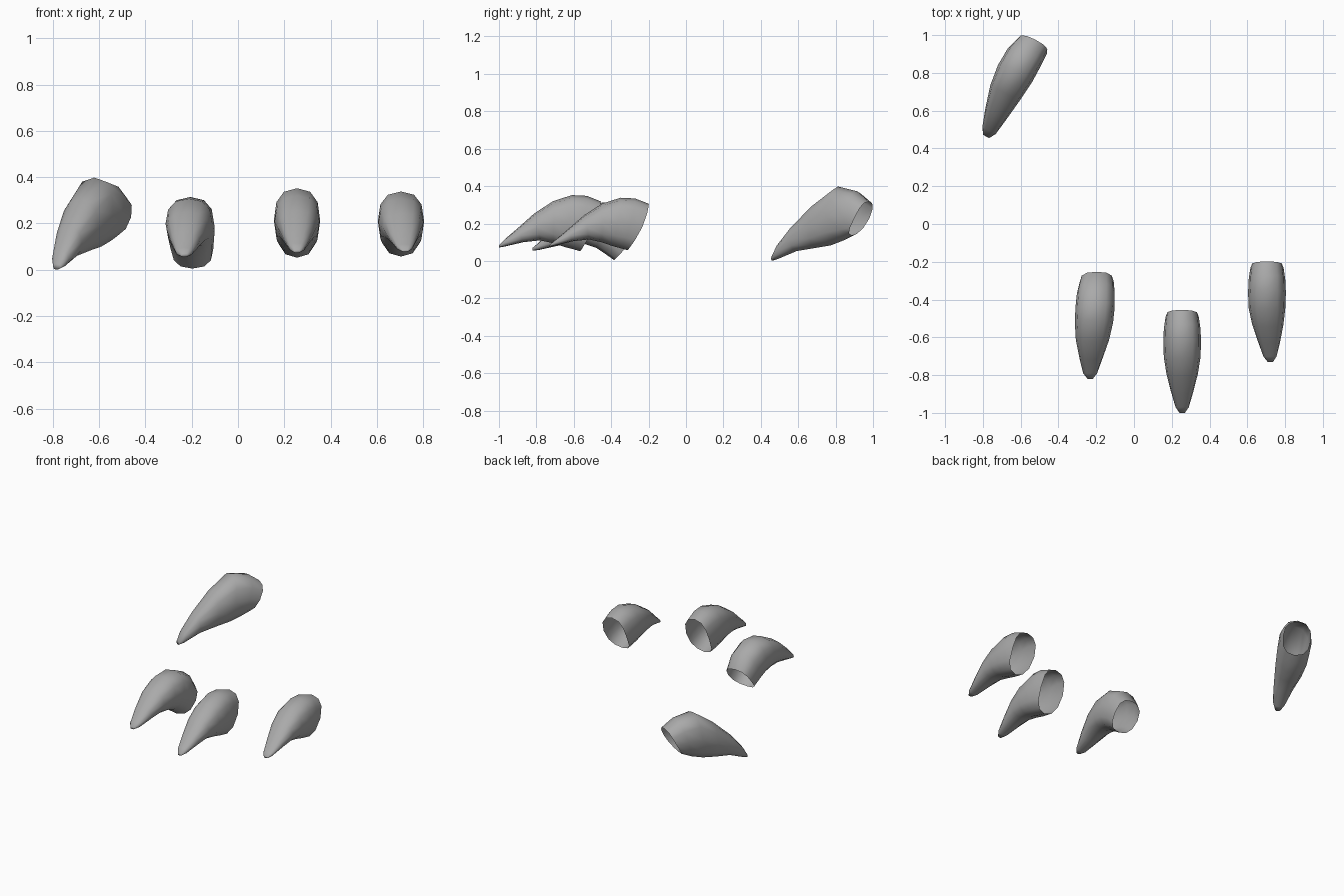
import bpy, math

SIDES = 12
grey = bpy.data.materials.new("claw_grey")
grey.diffuse_color = (0.40, 0.40, 0.40, 1)


def soft(x):
    """Squarer than a circle, for the boxy oval cross-section."""
    return math.copysign(abs(x) ** 0.82, x) if abs(x) > 1e-6 else 0.0


def claw(name, tip, heading, rings, bow):
    """Loft a hollow curved claw from tip to open base.
    ring = (u_top, z_top, u_bottom, z_bottom, half_width, side_shift); u runs from tip to base."""
    a = math.radians(heading)
    along = (math.sin(a), math.cos(a))
    side = (math.cos(a), -math.sin(a))
    verts, faces = [], []
    for i, (ut, zt, ub, zb, w, shift) in enumerate(rings):
        bulge = bow * (i / (len(rings) - 1)) ** 3
        for k in range(SIDES):
            t = 2 * math.pi * k / SIDES
            c, s = soft(math.cos(t)), soft(math.sin(t))
            u = (ut + ub) / 2 + (ut - ub) / 2 * c + bulge * (1 - c * c)
            z = (zt + zb) / 2 + (zt - zb) / 2 * c
            v = shift + w * s
            verts.append((tip[0] + along[0] * u + side[0] * v,
                          tip[1] + along[1] * u + side[1] * v, z))
    for i in range(len(rings) - 1):
        for k in range(SIDES):
            n = (k + 1) % SIDES
            p, q = i * SIDES, (i + 1) * SIDES
            faces.append((p + k, p + n, q + n, q + k))
    faces.append(tuple(reversed(range(SIDES))))  # blunt tip; base stays open
    me = bpy.data.meshes.new(name)
    me.from_pydata(verts, [], faces)
    me.polygons.foreach_set("use_smooth", [True] * len(me.polygons))
    me.materials.append(grey)
    ob = bpy.data.objects.new(name, me)
    bpy.context.collection.objects.link(ob)
    return ob


# Shared profile of the two plain front claws
front = [
    (0.00, 0.085, 0.00, 0.072, 0.014, 0.00),
    (0.03, 0.115, 0.03, 0.077, 0.035, 0.00),
    (0.10, 0.175, 0.13, 0.100, 0.060, 0.00),
    (0.19, 0.255, 0.22, 0.110, 0.083, 0.00),
    (0.29, 0.320, 0.29, 0.095, 0.097, 0.00),
    (0.39, 0.352, 0.35, 0.075, 0.100, 0.00),
    (0.47, 0.348, 0.40, 0.062, 0.097, 0.00),
    (0.545, 0.318, 0.435, 0.052, 0.088, 0.00),
]
claw("middle_front_claw", (0.255, -1.0), 0, front, 0.018)

# Right claw: slightly shorter, leaning a touch inward
right = [(a * .975, b * .96 if b > .1 else b, c * .96, d + .005, w, -0.018 * min(1, a / .25))
         for a, b, c, d, w, s in front]
claw("right_front_claw", (0.722, -0.73), 0, right, 0.022)

# Left front claw: bends further down at the base
left = [
    (0.00, 0.070, 0.00, 0.055, 0.014, 0.00),
    (0.03, 0.095, 0.03, 0.058, 0.037, 0.00),
    (0.10, 0.165, 0.13, 0.080, 0.063, 0.005),
    (0.20, 0.250, 0.21, 0.095, 0.088, 0.012),
    (0.31, 0.307, 0.28, 0.090, 0.101, 0.020),
    (0.41, 0.314, 0.34, 0.070, 0.104, 0.026),
    (0.51, 0.265, 0.385, 0.040, 0.100, 0.030),
    (0.567, 0.170, 0.435, 0.005, 0.090, 0.035),
]
claw("left_front_claw", (-0.232, -0.82), 0, left, 0.012)

# Rear claw: turned sideways and larger
rear = [
    (0.00, 0.025, 0.00, 0.001, 0.018, -0.003),
    (0.035, 0.085, 0.035, 0.012, 0.040, -0.004),
    (0.12, 0.185, 0.14, 0.053, 0.063, -0.012),
    (0.25, 0.305, 0.25, 0.070, 0.088, -0.020),
    (0.385, 0.398, 0.34, 0.083, 0.101, -0.020),
    (0.50, 0.373, 0.42, 0.110, 0.099, -0.016),
    (0.575, 0.318, 0.475, 0.137, 0.088, -0.006),
]
claw("rear_claw", (-0.78, 0.462), 27.3, rear, 0.01)
